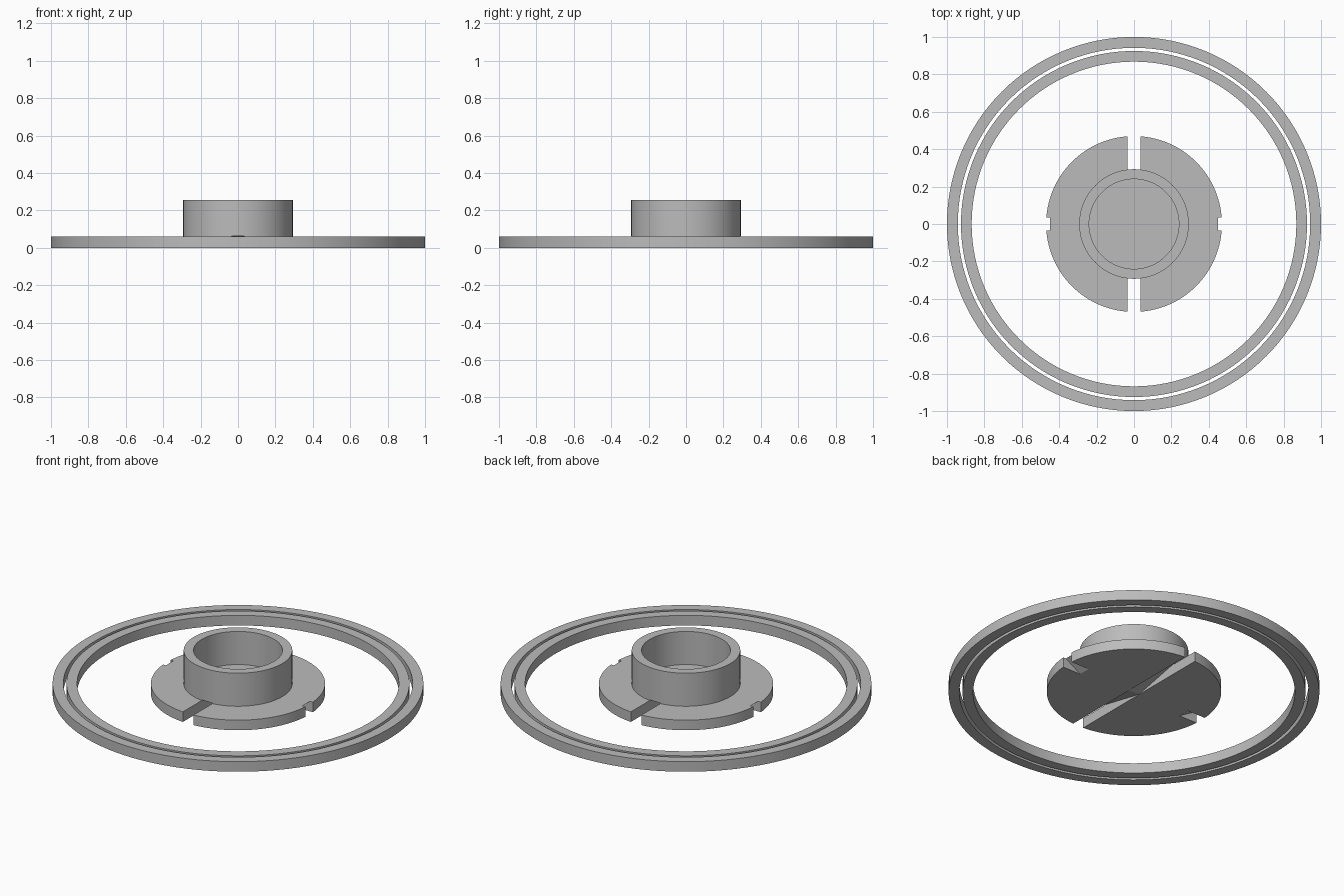
import bpy, bmesh
from math import tau, cos, sin, radians

cube = bpy.data.objects.get("Cube")
if cube:
    bpy.data.objects.remove(cube, do_unlink=True)

SEGMENTS = 128
SLOT_HALF = 0.035
THICK = 0.06

grey = bpy.data.materials.new("plain grey")
grey.use_nodes = True
colour = (0.5, 0.5, 0.5, 1)
grey.diffuse_color = colour
grey.node_tree.nodes["Principled BSDF"].inputs["Base Color"].default_value = colour


def make_object(name, bm):
    bmesh.ops.recalc_face_normals(bm, faces=bm.faces)
    mesh = bpy.data.meshes.new(name)
    bm.to_mesh(mesh)
    bm.free()
    mesh.materials.append(grey)
    obj = bpy.data.objects.new(name, mesh)
    bpy.context.collection.objects.link(obj)
    return obj


def select_only(obj):
    bpy.ops.object.select_all(action="DESELECT")
    obj.select_set(True)
    bpy.context.view_layer.objects.active = obj


def lathe(name, profile, closed):
    """Revolve an (r, z) profile; open profiles are capped at both ends."""
    bm = bmesh.new()
    loops = [[bm.verts.new((r * cos(tau * i / SEGMENTS), r * sin(tau * i / SEGMENTS), z))
              for i in range(SEGMENTS)] for r, z in profile]
    pairs = list(zip(loops, loops[1:]))
    if closed:
        pairs.append((loops[-1], loops[0]))
    else:
        bm.faces.new(loops[0])
        bm.faces.new(loops[-1])
    for a, b in pairs:
        for i in range(SEGMENTS):
            j = (i + 1) % SEGMENTS
            bm.faces.new((a[i], a[j], b[j], b[i]))
    return make_object(name, bm)


def prism(name, profile, along_x):
    """Extrude a (distance, z) outline across the slot width."""
    bm = bmesh.new()
    def place(d, z, w):
        return (d, w, z) if along_x else (w, d, z)
    near = [bm.verts.new(place(d, z, -SLOT_HALF)) for d, z in profile]
    far = [bm.verts.new(place(d, z, SLOT_HALF)) for d, z in profile]
    bm.faces.new(near)
    bm.faces.new(far)
    for i in range(len(profile)):
        j = (i + 1) % len(profile)
        bm.faces.new((near[i], near[j], far[j], far[i]))
    return make_object(name, bm)


def cut(target, cutter):
    cutter.hide_render = True
    mod = target.modifiers.new("cut", "BOOLEAN")
    mod.operation = "DIFFERENCE"
    mod.solver = "EXACT"
    mod.object = cutter
    select_only(target)
    bpy.ops.object.modifier_apply(modifier=mod.name)
    bpy.data.objects.remove(cutter, do_unlink=True)


# Two thin concentric rings
rings = []
for name, inner, outer in (("outer_ring", 0.942, 1.0), ("inner_ring", 0.868, 0.925)):
    rings.append(lathe(name, [(inner, 0), (outer, 0), (outer, THICK), (inner, THICK)], True))

# Flanged hub with an open cup
hub = lathe("flanged_hub", [(0.47, 0), (0.47, THICK), (0.293, THICK), (0.293, 0.257),
                            (0.24, 0.257), (0.24, THICK)], False)

# Long slot under the hub, deepening from the middle towards both ends
rise = 0.13
cut(hub, prism("slot_cutter", [(-0.6, rise), (0, 0.001), (0.6, rise),
                               (0.6, -0.1), (-0.6, -0.1)], False))

# Short sloping notches on the left and right rim
for side in (1, -1):
    cut(hub, prism("notch_cutter", [(side * 0.35, 0), (side * 0.6, 0.15),
                                    (side * 0.6, -0.1), (side * 0.35, -0.1)], True))

for obj in rings + [hub]:
    select_only(obj)
    bpy.ops.object.shade_smooth_by_angle(angle=radians(30))
# Keep the shallow slot floor and underside flat
for poly in hub.data.polygons:
    if abs(poly.normal.z) > 0.5:
        poly.use_smooth = False
